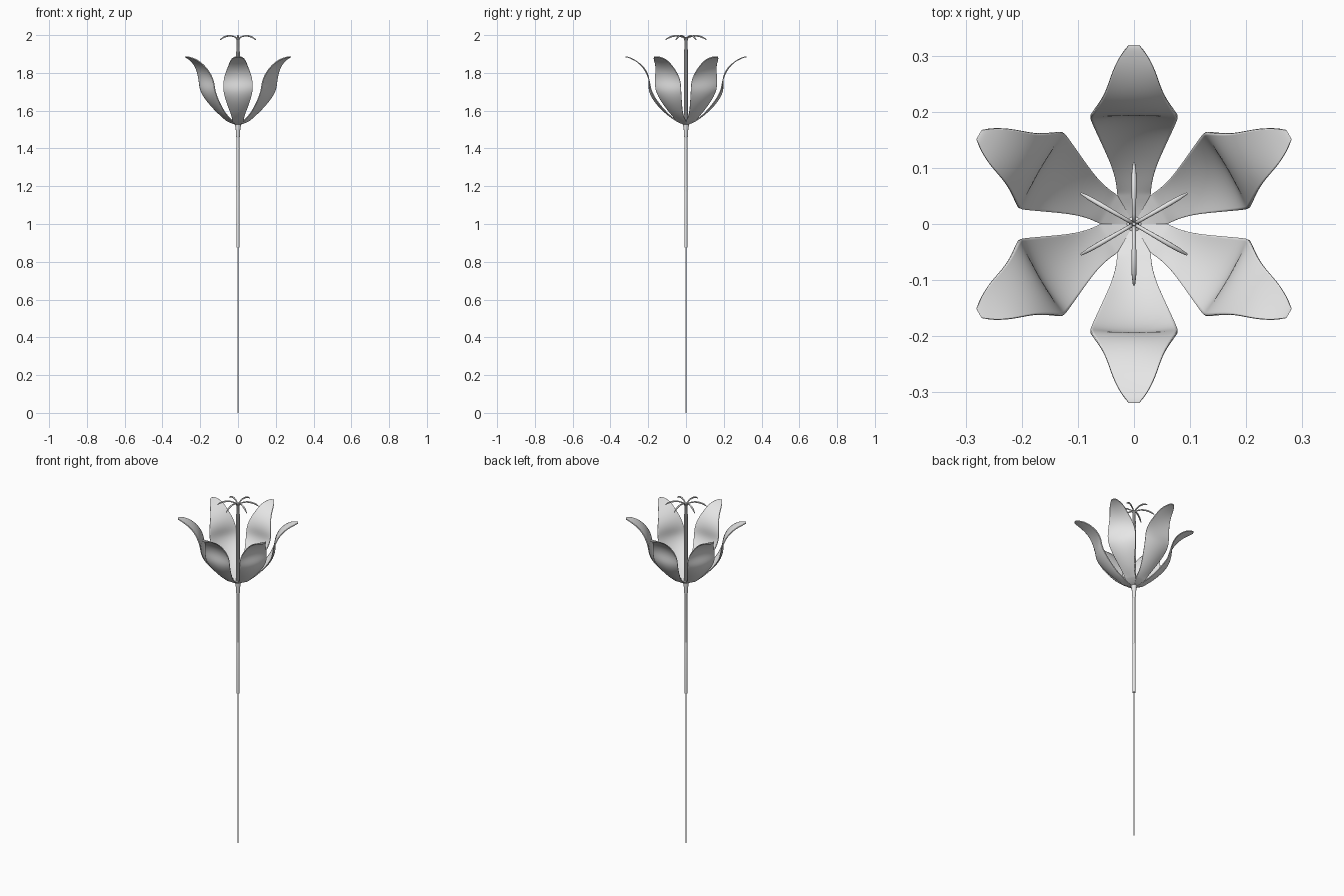
import bpy, bmesh, math
from mathutils import Vector, Matrix

cube = bpy.data.objects.get("Cube")
if cube:
    bpy.data.objects.remove(cube, do_unlink=True)

grey = bpy.data.materials.new("light grey")
grey.use_nodes = True
grey.diffuse_color = (0.8, 0.8, 0.8, 1)
grey.node_tree.nodes["Principled BSDF"].inputs["Base Color"].default_value = (0.8, 0.8, 0.8, 1)


def make_object(name, bm):
    bmesh.ops.recalc_face_normals(bm, faces=bm.faces)
    for f in bm.faces:
        f.smooth = True
    mesh = bpy.data.meshes.new(name)
    bm.to_mesh(mesh)
    bm.free()
    mesh.materials.append(grey)
    ob = bpy.data.objects.new(name, mesh)
    bpy.context.collection.objects.link(ob)
    return ob


def lathe(name, profile, sides=16):
    """Solid of revolution about z from (radius, height) pairs."""
    bm = bmesh.new()
    rings = [[bm.verts.new((r * math.cos(math.tau * i / sides), r * math.sin(math.tau * i / sides), z))
              for i in range(sides)] for r, z in profile]
    for a, b in zip(rings, rings[1:]):
        for i in range(sides):
            j = (i + 1) % sides
            bm.faces.new((a[i], a[j], b[j], b[i]))
    bm.faces.new(rings[0])
    bm.faces.new(rings[-1])
    ob = make_object(name, bm)
    bpy.ops.object.select_all(action='DESELECT')
    ob.select_set(True)
    bpy.context.view_layer.objects.active = ob
    bpy.ops.object.shade_smooth_by_angle(angle=math.radians(40))


# Stem: thin wire, sleeve, and the receptacle under the petals
lathe("stem_wire", [(0.003, 0), (0.003, 0.9)])
lathe("stem_sleeve", [(0.008, 0.875), (0.008, 1.17), (0.0072, 1.175), (0.0072, 1.47)])
lathe("receptacle", [(0.008, 1.455), (0.011, 1.47), (0.012, 1.5), (0.015, 1.52), (0.015, 1.53), (0.008, 1.535)])

# Petal: distance from axis, height, half width, cupping depth
PETAL = [(0.004, 1.526, 0.0023, 0), (0.03, 1.535, 0.0173, 0), (0.05, 1.546, 0.0289, 0),
         (0.056, 1.549, 0.0305, 0), (0.07, 1.559, 0.0308, 0.002), (0.1, 1.58, 0.037, 0.005),
         (0.138, 1.615, 0.052, 0.010), (0.176, 1.66, 0.068, 0.013), (0.199, 1.71, 0.078, 0.011),
         (0.193, 1.755, 0.078, 0.001), (0.203, 1.80, 0.067, -0.005), (0.232, 1.84, 0.050, -0.002),
         (0.272, 1.869, 0.039, 0.001), (0.304, 1.882, 0.022, 0), (0.315, 1.885, 0.012, 0),
         (0.319, 1.885, 0.010, 0)]
COLS = 8


def petal(name, angle):
    bm = bmesh.new()
    rows = []
    for k, (r, z, w, cup) in enumerate(PETAL):
        a, b = PETAL[max(k - 1, 0)], PETAL[min(k + 1, len(PETAL) - 1)]
        t = Vector((b[0] - a[0], b[1] - a[1])).normalized()
        row = []
        for i in range(COLS + 1):
            u = 2 * i / COLS - 1
            d = cup * u * u
            row.append(bm.verts.new((r - t.y * d, u * w, z + t.x * d)))
        rows.append(row)
    for a, b in zip(rows, rows[1:]):
        for i in range(COLS):
            bm.faces.new((a[i], a[i + 1], b[i + 1], b[i]))
    bm.transform(Matrix.Rotation(angle, 4, 'Z'))
    ob = make_object(name, bm)
    sub = ob.modifiers.new("smooth", 'SUBSURF')
    sub.levels = sub.render_levels = 2
    solid = ob.modifiers.new("thickness", 'SOLIDIFY')
    solid.thickness = 0.005
    solid.offset = 0


# Stamen: distance from axis, height, tube radius; rises as a bundle and arches outward
STAMEN = [(0.006, 1.525, 0.0045), (0.006, 1.7, 0.0045), (0.006, 1.9, 0.0045), (0.005, 1.965, 0.004),
          (0.009, 1.983, 0.0035), (0.025, 1.992, 0.0035), (0.045, 1.996, 0.004),
          (0.07, 1.994, 0.0045), (0.092, 1.986, 0.004), (0.109, 1.975, 0.002)]


def stamen(name, angle):
    curve = bpy.data.curves.new(name, 'CURVE')
    curve.dimensions = '3D'
    curve.bevel_depth = 1
    curve.bevel_resolution = 2
    curve.resolution_u = 5
    curve.use_fill_caps = True
    spline = curve.splines.new('BEZIER')
    spline.bezier_points.add(len(STAMEN) - 1)
    for p, (r, z, thick) in zip(spline.bezier_points, STAMEN):
        p.co = (r * math.cos(angle), r * math.sin(angle), z)
        p.radius = thick
        p.handle_left_type = p.handle_right_type = 'AUTO'
    curve.materials.append(grey)
    bpy.context.collection.objects.link(bpy.data.objects.new(name, curve))


# Six petals and six stamens around the axis
for n in range(6):
    turn = math.radians(30 + 60 * n)
    petal(f"petal_{n + 1}", turn)
    stamen(f"stamen_{n + 1}", turn)

# Pistil filling the middle of the bundle
lathe("pistil", [(0.005, 1.525), (0.005, 1.97), (0.003, 1.99)], 10)
